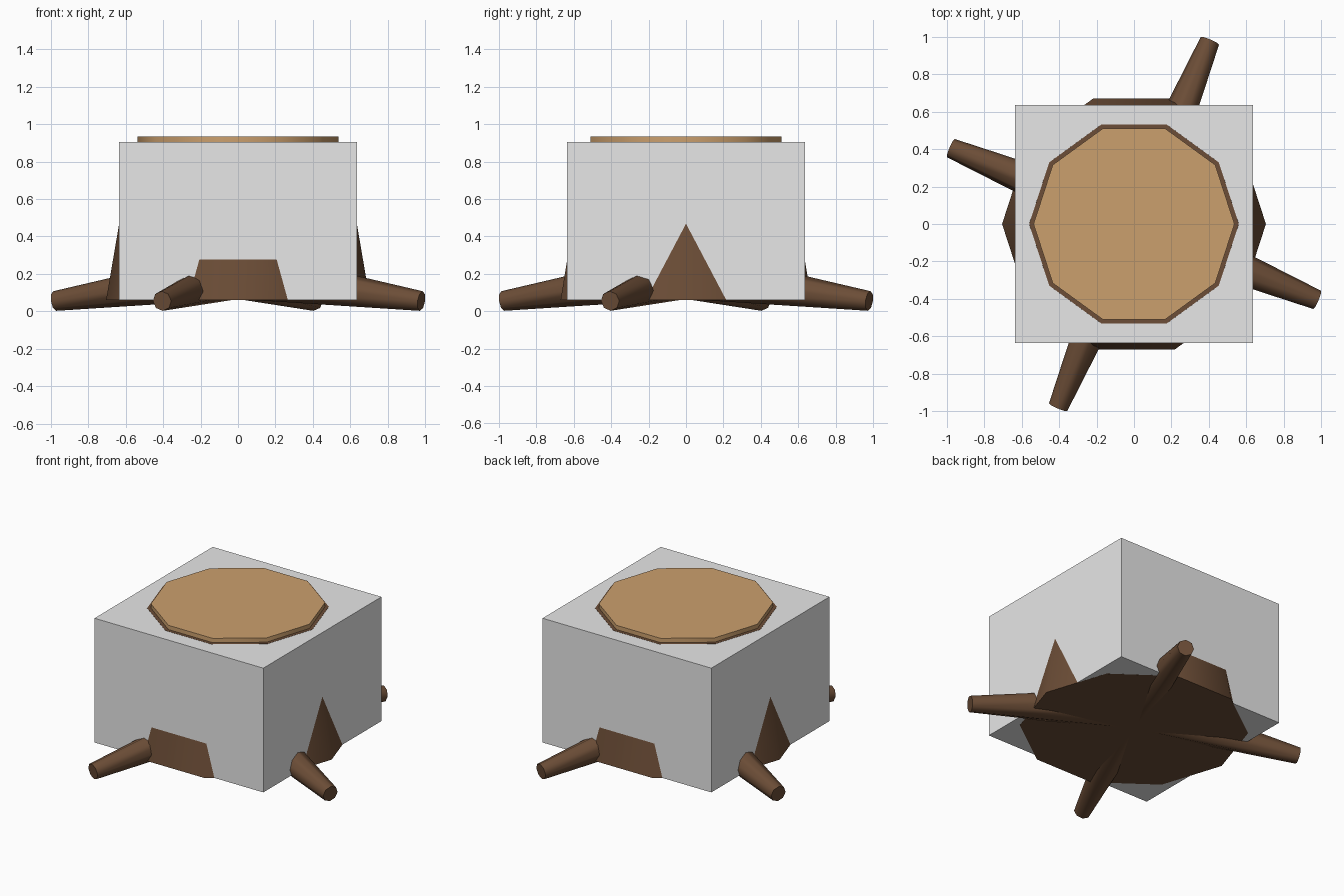
import bpy
import math
from mathutils import Vector

cube = bpy.data.objects.get("Cube")
if cube:
    bpy.data.objects.remove(cube, do_unlink=True)


def make_material(name, rgb):
    mat = bpy.data.materials.new(name)
    mat.use_nodes = True
    mat.diffuse_color = (*rgb, 1)
    mat.node_tree.nodes["Principled BSDF"].inputs["Base Color"].default_value = (*rgb, 1)
    return mat


bark = make_material("bark brown", (0.15, 0.075, 0.038))
cut_wood = make_material("cut wood tan", (0.60, 0.35, 0.155))
grey = make_material("plain grey", (0.8, 0.8, 0.8))


def tapered(name, start, end, r_start, r_end, sides, mat):
    """Tapered prism between two points, with a corner towards +x when upright."""
    start, end = Vector(start), Vector(end)
    axis = end - start
    bpy.ops.mesh.primitive_cone_add(vertices=sides, radius1=r_start, radius2=r_end,
                                    depth=axis.length, location=(start + end) / 2)
    obj = bpy.context.object
    obj.name = name
    if abs(axis.x) + abs(axis.y) > 0:
        obj.rotation_euler = axis.to_track_quat("Z", "Y").to_euler()
    else:
        obj.rotation_euler.z = math.radians(-90)
    obj.data.materials.append(mat)
    bpy.ops.object.shade_smooth_by_angle(angle=math.radians(50))
    return obj


# Ten-sided stump and its cut top
BASE, TOP = 0.06, 0.905
tapered("trunk", (0, 0, BASE - 0.0005), (0, 0, TOP + 0.001), 0.705, 0.56, 10, bark)
tapered("cut_top", (0, 0, TOP), (0, 0, 0.935), 0.537, 0.537, 10, cut_wood)

# Four drooping roots around the trunk
for i, side in enumerate(("left", "back", "right", "front")):
    a = math.radians(-22.5 + 90 * i)
    tip = (1.06 * math.cos(a), 1.06 * math.sin(a), 0.055)
    tapered(side + "_root", (0, 0, 0.2), tip, 0.135, 0.053, 8, bark)

# Plain block around the stump
bpy.ops.mesh.primitive_cube_add(size=1, location=(0, 0, (BASE + TOP) / 2))
block = bpy.context.object
block.name = "surrounding_block"
block.scale = (1.27, 1.27, TOP - BASE)
block.data.materials.append(grey)
